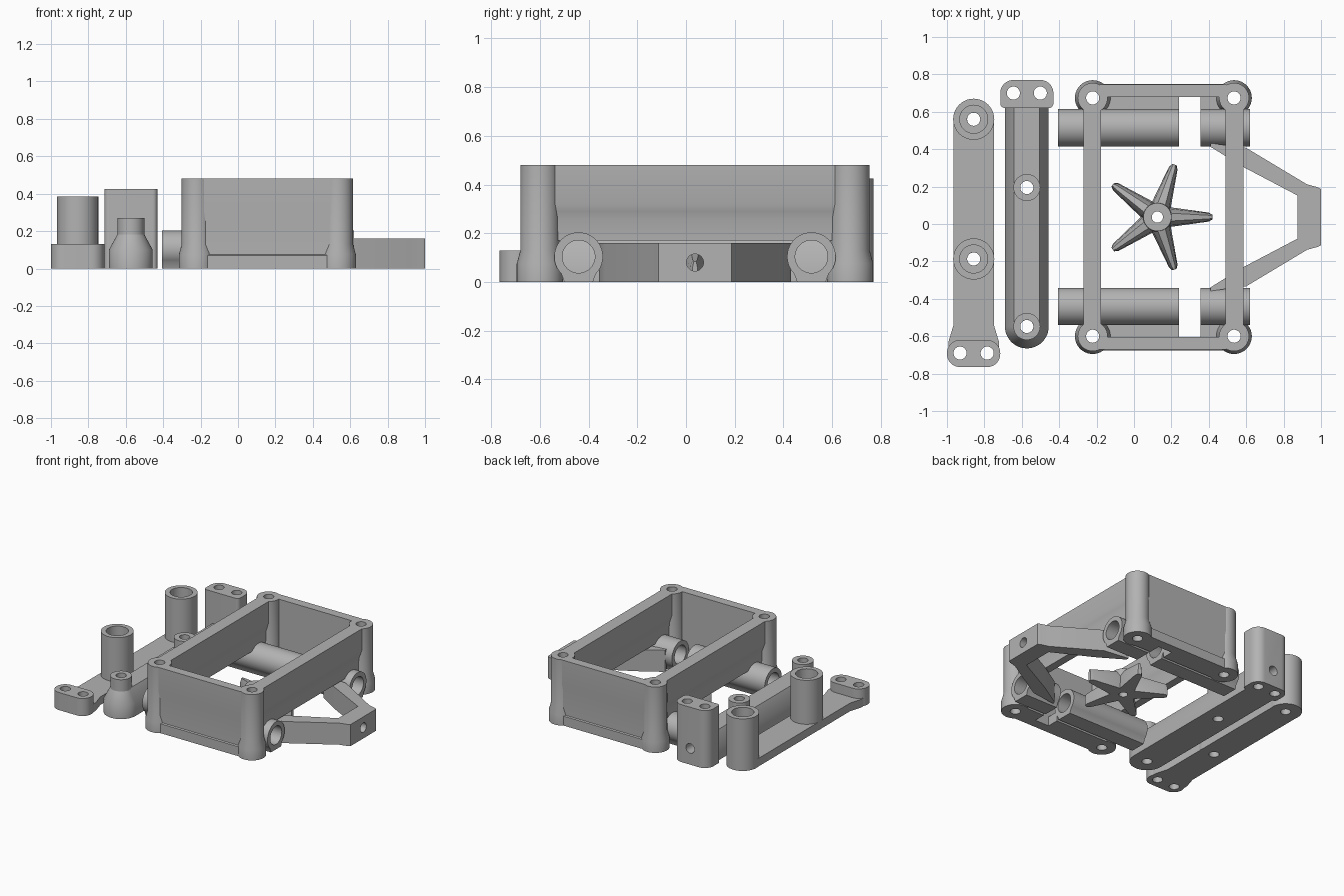
import bpy, bmesh
from math import sin, cos, pi, radians
from mathutils import Vector

if "Cube" in bpy.data.objects:
    bpy.data.objects.remove(bpy.data.objects["Cube"])

GREY = (0.45, 0.45, 0.45, 1)
mat = bpy.data.materials.new("plain grey")
mat.use_nodes = True
mat.diffuse_color = GREY
mat.node_tree.nodes["Principled BSDF"].inputs["Base Color"].default_value = GREY

CX, CY = 0.157, 0.037        # middle of the open frame
HOLE = 0.035                 # screw hole radius
parts = []


def loft(name, rings, closed=False):
    """Skin a stack of equal rings; closed joins last to first."""
    bm = bmesh.new()
    rows = [[bm.verts.new(p) for p in ring] for ring in rings]
    n = len(rows[0])
    pairs = list(zip(rows, rows[1:])) + ([(rows[-1], rows[0])] if closed else [])
    for a, b in pairs:
        for i in range(n):
            j = (i + 1) % n
            bm.faces.new((a[i], a[j], b[j], b[i]))
    if not closed:
        bm.faces.new(rows[0])
        bm.faces.new(rows[-1])
    bmesh.ops.recalc_face_normals(bm, faces=bm.faces)
    mesh = bpy.data.meshes.new(name)
    bm.to_mesh(mesh)
    bm.free()
    mesh.materials.append(mat)
    obj = bpy.data.objects.new(name, mesh)
    bpy.context.collection.objects.link(obj)
    parts.append(obj)
    return obj


def prism(name, outline, z0, z1):
    return loft(name, [[(x, y, z) for x, y in outline] for z in (z0, z1)])


def box(name, x0, x1, y0, y1, z0, z1):
    return prism(name, [(x0, y0), (x1, y0), (x1, y1), (x0, y1)], z0, z1)


def lathe(name, x, y, profile, n=40):
    """Hollow turned part from a closed (radius, z) profile."""
    rings = [[(x + r * cos(2 * pi * i / n), y + r * sin(2 * pi * i / n), z)
              for i in range(n)] for r, z in profile]
    return loft(name, rings, True)


def arc(x, y, r, a0, a1, n=10):
    return [(x + r * cos(radians(a0 + (a1 - a0) * i / n)),
             y + r * sin(radians(a0 + (a1 - a0) * i / n))) for i in range(n + 1)]


def rounded(x0, x1, y0, y1, low, high):
    """Rectangle with one radius on the low y corners, another on the high ones."""
    return (arc(x1 - high, y1 - high, high, 0, 90) + arc(x0 + high, y1 - high, high, 90, 180)
            + arc(x0 + low, y0 + low, low, 180, 270) + arc(x1 - low, y0 + low, low, 270, 360))


def drill(obj, start, end, r=HOLE):
    """Cut a round hole from start to end."""
    start, end = Vector(start), Vector(end)
    turn = (end - start).to_track_quat('Z', 'Y')
    rings = [[p + turn @ Vector((r * cos(pi * i / 16), r * sin(pi * i / 16), 0))
              for i in range(32)] for p in (start, end)]
    cutter = loft("hole_cutter", rings)
    parts.remove(cutter)
    mod = obj.modifiers.new("hole", 'BOOLEAN')
    mod.operation, mod.solver, mod.object = 'DIFFERENCE', 'EXACT', cutter
    bpy.context.view_layer.objects.active = obj
    bpy.ops.object.modifier_apply(modifier=mod.name)
    bpy.data.objects.remove(cutter)


def drill_down(obj, spots, r=HOLE):
    for x, y in spots:
        drill(obj, (x, y, -0.1), (x, y, 0.6), r)


# Open frame: corner posts, long walls and end walls
POST = [(0.095, 0), (0.095, 0.075), (0.08, 0.13), (0.08, 0.48), (HOLE, 0.48), (HOLE, 0)]
SIDE = [(0.333, 0.48), (0.428, 0.48), (0.428, 0.32), (0.42, 0.29), (0.411, 0.26),
        (0.408, 0.17), (0.35, 0.17), (0.348, 0.26), (0.34, 0.29), (0.333, 0.32)]
END = [(0.642, 0.48), (0.708, 0.48), (0.708, 0.32), (0.702, 0.25), (0.702, 0.075),
       (0.712, 0.07), (0.712, 0), (0.642, 0)]
for sx, side in ((-1, "right"), (1, "left")):
    for sy, end in ((-1, "front"), (1, "back")):
        lathe(f"post_{end}_{side}", CX + sx * 0.378, CY + sy * 0.637, POST)
    loft(f"side_wall_{side}", [[(CX + sx * d, CY + s * 0.59, z) for d, z in SIDE]
                               for s in (-1, 1)])
for sy, end in ((-1, "front"), (1, "back")):
    loft(f"end_wall_{end}", [[(CX + s * 0.338, CY + sy * d, z) for d, z in END]
                             for s in (-1, 1)])

# Axle tubes with flat feet, and the ledges tying them to the end walls
def tube_ring(x, y, r):
    pts = []
    for i in range(40):
        a = 2 * pi * i / 40
        low = r > 0.08 and sin(a) < -0.75
        pts.append((x, y + r * cos(a), 0 if low else 0.104 + r * sin(a)))
    return pts


for sy, end in ((-1, "front"), (1, "back")):
    y = CY + sy * 0.478
    for x0, x1, kind in ((-0.405, 0.24, "long"), (0.355, 0.62, "short")):
        loft(f"{kind}_tube_{end}", [tube_ring(x0, y, 0.1), tube_ring(x1, y, 0.1),
                                    tube_ring(x1, y, 0.067), tube_ring(x0, y, 0.067)], True)
    ya, yb = sorted((CY + sy * 0.555, CY + sy * 0.66))
    box(f"ledge_right_{end}", CX - 0.338, 0.24, ya, yb, 0, 0.07)
    box(f"ledge_left_{end}", 0.355, CX + 0.338, ya, yb, 0, 0.07)

# Tow loop
outer = [(0.41, 0.395), (0.60, 0.37), (0.91, 0.172), (0.975, 0.165), (1.0, 0.14)]
outer[2:] = [(0.925, 0.175), (0.98, 0.16), (1.0, 0.15)]
inner = [(0.875, 0.115), (0.58, 0.27), (0.41, 0.375)]
loop = ([(x, CY + d) for x, d in outer] + [(x, CY - d) for x, d in reversed(outer)]
        + [(x, CY - d) for x, d in reversed(inner)] + [(x, CY + d) for x, d in inner])
tow = prism("tow_loop", loop, 0, 0.16)
drill(tow, (0.8, CY, 0.08), (1.1, CY, 0.08))
for s in (-1, 1):
    drill(tow, (0.35, CY + s * 0.478, 0.104), (0.7, CY + s * 0.478, 0.104), 0.067)

# Star knob with tapering arms
SX = 0.125
lathe("star_hub", SX, CY, [(0.085, 0), (0.075, 0.16), (0.03, 0.16), (0.03, 0)])
for k in range(5):
    a = 2 * pi * k / 5

    def section(d, w, h):
        prof = [(-w, 0), (w, 0), (w * 0.85, h * 0.7), (w * 0.4, h), (-w * 0.4, h), (-w * 0.85, h * 0.7)]
        return [(SX + d * cos(a) - v * sin(a), CY + d * sin(a) + v * cos(a), z) for v, z in prof]
    loft(f"star_arm_{k + 1}", [section(0.05, 0.055, 0.15), section(0.275, 0.024, 0.09),
                               section(0.295, 0.012, 0.085)])

# Flat bar with two sockets and a raised end
BX = -0.857
sockets = [(BX, 0.56), (BX, -0.187)]
ears = [(BX - 0.073, -0.69), (BX + 0.072, -0.69)]
plate = prism("flat_bar", arc(BX, 0.56, 0.108, 0, 180, 24)
              + [(BX - 0.108, -0.54), (BX - 0.135, -0.63), (BX - 0.135, -0.68),
                 (BX + 0.135, -0.68), (BX + 0.135, -0.63), (BX + 0.108, -0.54)], 0, 0.06)
drill_down(plate, sockets + ears)
pad = prism("flat_bar_end", rounded(-1.0, -0.715, -0.765, -0.62, 0.07, 0.07), 0, 0.13)
drill_down(pad, ears)
for i, (x, y) in enumerate(sockets):
    lathe(f"socket_{i + 1}", x, y, [(0.11, 0), (0.11, 0.385), (0.075, 0.385),
                                    (0.075, 0.08), (HOLE, 0.08), (HOLE, 0)])

# Chamfered bar with two bosses and a tall head
MX = -0.573
bosses = [(MX, 0.195), (MX, -0.548)]


def bar_ring(r, z):
    return [(x, y, z) for x, y in arc(MX, -0.548, r, 180, 360, 24) + [(MX + r, 0.66), (MX - r, 0.66)]]


bar = loft("chamfered_bar", [bar_ring(0.117, 0), bar_ring(0.117, 0.1), bar_ring(0.068, 0.19)])
bolts = [(MX - 0.072, 0.70), (MX + 0.072, 0.70)]
drill_down(bar, bosses + bolts)
for i, (x, y) in enumerate(bosses):
    lathe(f"boss_{i + 1}", x, y, [(0.072, 0), (0.072, 0.27), (HOLE, 0.27), (HOLE, 0)])
head = prism("tall_head", rounded(MX - 0.142, MX + 0.142, 0.62, 0.77, 0.025, 0.07), 0, 0.425)
drill_down(head, bolts)
for piece in (head, bar):
    drill(piece, (MX, 0.6, 0.12), (MX, 0.85, 0.12))

# Smooth the round parts, keep the corners sharp
for obj in bpy.context.view_layer.objects:
    obj.select_set(obj in parts)
bpy.context.view_layer.objects.active = parts[0]
bpy.ops.object.shade_smooth_by_angle(angle=radians(30))
